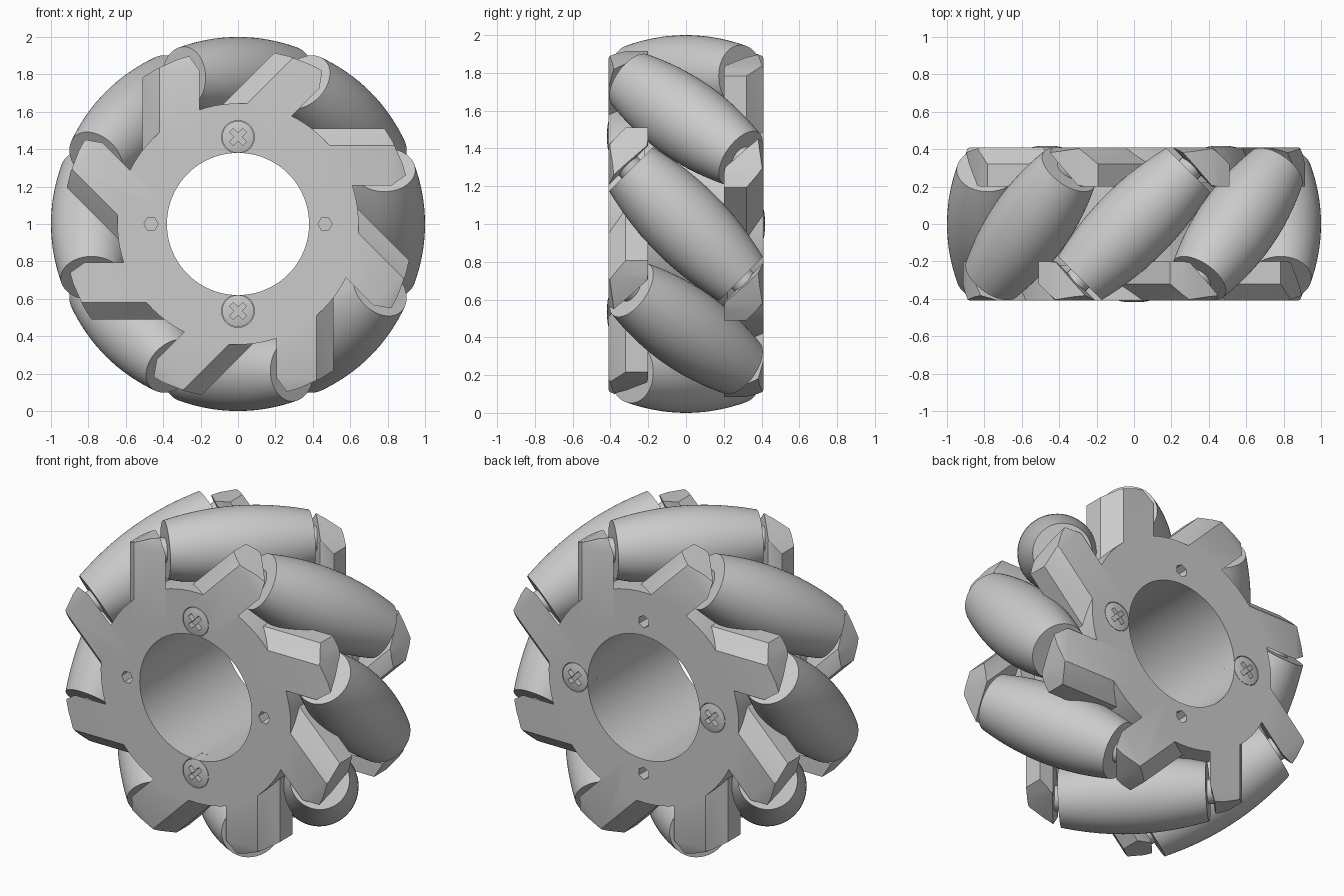
import bpy, bmesh
from math import pi, sqrt, cos, sin, radians
from mathutils import Matrix, Vector

cube = bpy.data.objects.get("Cube")
if cube:
    bpy.data.objects.remove(cube, do_unlink=True)

CENTRE = Matrix.Translation((0, 0, 1))
TO_FRONT = Matrix.Rotation(pi / 2, 4, 'X')      # lathe axis z -> front (-y)
FLIP = Matrix.Rotation(pi, 4, Vector((1, 0, 1)))  # front half -> back half
AXIS_R, HALF_LEN, HALF_W, BORE = 0.783, 0.41, 0.41, 0.38

grey = bpy.data.materials.new("light grey")
grey.use_nodes = True
grey.diffuse_color = (0.6, 0.6, 0.6, 1)
grey.node_tree.nodes["Principled BSDF"].inputs["Base Color"].default_value = (0.6, 0.6, 0.6, 1)


def make(name, bm):
    bmesh.ops.recalc_face_normals(bm, faces=bm.faces[:])
    mesh = bpy.data.meshes.new(name)
    bm.to_mesh(mesh)
    bm.free()
    mesh.materials.append(grey)
    ob = bpy.data.objects.new(name, mesh)
    bpy.context.collection.objects.link(ob)
    return ob


def lathe(name, profile, closed=False, steps=64):
    """Revolve (radius, height) points about z."""
    bm = bmesh.new()
    verts = [bm.verts.new((r, 0, h)) for r, h in profile]
    pairs = list(zip(verts, verts[1:])) + ([(verts[-1], verts[0])] if closed else [])
    edges = [bm.edges.new(p) for p in pairs]
    bmesh.ops.spin(bm, geom=verts + edges, axis=(0, 0, 1), cent=(0, 0, 0),
                   angle=2 * pi, steps=steps, use_merge=True)
    bmesh.ops.remove_doubles(bm, verts=bm.verts[:], dist=1e-5)
    return make(name, bm)


def boolean(ob, cutter, operation='DIFFERENCE'):
    """Apply a boolean and discard the cutter."""
    mod = ob.modifiers.new("cut", 'BOOLEAN')
    mod.operation, mod.object, mod.solver = operation, cutter, 'EXACT'
    cutter.hide_render = True
    activate(ob)
    bpy.ops.object.modifier_apply(modifier=mod.name)
    bpy.data.objects.remove(cutter, do_unlink=True)


def activate(ob):
    bpy.ops.object.select_all(action='DESELECT')
    ob.select_set(True)
    bpy.context.view_layer.objects.active = ob
    bpy.context.view_layer.update()


def smooth(ob):
    activate(ob)
    bpy.ops.object.shade_smooth_by_angle(angle=radians(30))


def copy(ob, name, matrix):
    new = bpy.data.objects.new(name, ob.data)
    bpy.context.collection.objects.link(new)
    new.matrix_world = matrix
    return new


def cylinder(name, r, h0, h1, steps):
    return lathe(name, [(0, h0), (r, h0), (r, h1), (0, h1)], steps=steps)


# Eight barrel rollers, slanted 45 degrees to the wheel axis, with axles
barrel = [(0, -HALF_LEN)]
for i in range(25):
    s = HALF_LEN * (i / 12 - 1)
    barrel.append((1 - sqrt(AXIS_R ** 2 + s * s / 2), s))
barrel.append((0, HALF_LEN))
roller = lathe("roller", barrel)
axle = cylinder("roller_axle", 0.07, -0.46, 0.46, 32)
slant = Matrix.Translation((AXIS_R, 0, 0)) @ Matrix.Rotation(-3 * pi / 4, 4, 'X')
for part in (roller, axle):
    smooth(part)
    for k in range(1, 8):
        copy(part, f"{part.name.split('.')[0]}_{k + 1}",
             CENTRE @ Matrix.Rotation(k * pi / 4, 4, 'Y') @ slant)
    part.matrix_world = CENTRE @ slant

# Bracket arms: slanted section (y, z) hulled outward, tip tapered and rounded
section = [(-HALF_W, 0.205), (-HALF_W, 0.42), (-0.32, 0.51), (-0.2, 0.51), (-0.2, 0.415)]
cy = sum(p[0] for p in section) / 5
cz = sum(p[1] for p in section) / 5
arm = bmesh.new()
for x, k in ((0.36, 1), (0.82, 1), (0.95, 0.55)):
    for y, z in section:
        arm.verts.new((x, cy + (y - cy) * k, cz + (z - cz) * k))
bmesh.ops.convex_hull(arm, input=arm.verts[:])
for a in (16, 24, 32):
    n = Vector((cos(radians(a)), 0, sin(radians(a))))
    bmesh.ops.bisect_plane(arm, geom=arm.verts[:] + arm.edges[:] + arm.faces[:],
                           plane_co=n * 0.935, plane_no=n, clear_outer=True)
    bmesh.ops.holes_fill(arm, edges=[e for e in arm.edges if e.is_boundary])
bmesh.ops.dissolve_limit(arm, angle_limit=0.02, verts=arm.verts[:], edges=arm.edges[:])
bmesh.ops.recalc_face_normals(arm, faces=arm.faces[:])
arm_mesh = bpy.data.meshes.new("arm")
arm.to_mesh(arm_mesh)
arm.free()

arms = bmesh.new()
for k in range(8):
    start = len(arms.verts)
    arms.from_mesh(arm_mesh)
    arms.verts.ensure_lookup_table()
    bmesh.ops.rotate(arms, verts=arms.verts[start:], cent=(0, 0, 0),
                     matrix=Matrix.Rotation(k * pi / 4, 3, 'Y'))
bpy.data.meshes.remove(arm_mesh)
arm_ring = make("arm_ring", arms)

# Side plate: ring with arms, two counterbores and two small holes
plate = lathe("front_plate", [(BORE, 0.22), (0.645, 0.22), (0.645, HALF_W), (BORE, HALF_W)],
              closed=True, steps=96)
plate.data.transform(TO_FRONT)
boolean(plate, arm_ring, 'UNION')
for k in range(4):
    if k % 2:
        tool = cylinder("counterbore", 0.088, 0.32, 0.5, 32)
    else:
        tool = cylinder("small_hole", 0.038, 0.25, 0.5, 6)
    a = k * pi / 2
    tool.data.transform(Matrix.Translation((0.465 * cos(a), 0, 0.465 * sin(a))) @ TO_FRONT)
    boolean(plate, tool)
smooth(plate)
copy(plate, "back_plate", CENTRE @ FLIP)
plate.matrix_world = CENTRE

# Central hub sleeve
hub = lathe("hub_sleeve", [(BORE, -0.22), (0.55, -0.22), (0.55, 0.22), (BORE, 0.22)],
            closed=True, steps=96)
smooth(hub)
hub.matrix_world = CENTRE @ TO_FRONT

# Domed screws with a cross recess, two on each side
screw = lathe("front_screw_top", [(0, 0.419), (0.03, 0.418), (0.06, 0.415), (0.085, 0.409),
                                  (0.085, 0.31), (0, 0.31)], steps=32)
for sign in (-1, 1):
    slot = bmesh.new()
    bmesh.ops.create_cube(slot, size=1)
    bmesh.ops.scale(slot, vec=(0.1, 0.028, 0.1), verts=slot.verts[:])
    bmesh.ops.translate(slot, vec=(0, 0, 0.43), verts=slot.verts[:])
    bmesh.ops.rotate(slot, cent=(0, 0, 0), verts=slot.verts[:],
                     matrix=Matrix.Rotation(sign * pi / 4, 3, 'Z'))
    boolean(screw, make("slot", slot))
smooth(screw)
top = Matrix.Translation((0, 0, 0.465)) @ TO_FRONT
bottom = Matrix.Translation((0, 0, -0.465)) @ TO_FRONT
copy(screw, "front_screw_bottom", CENTRE @ bottom)
copy(screw, "back_screw_left", CENTRE @ FLIP @ top)
copy(screw, "back_screw_right", CENTRE @ FLIP @ bottom)
screw.matrix_world = CENTRE @ top
